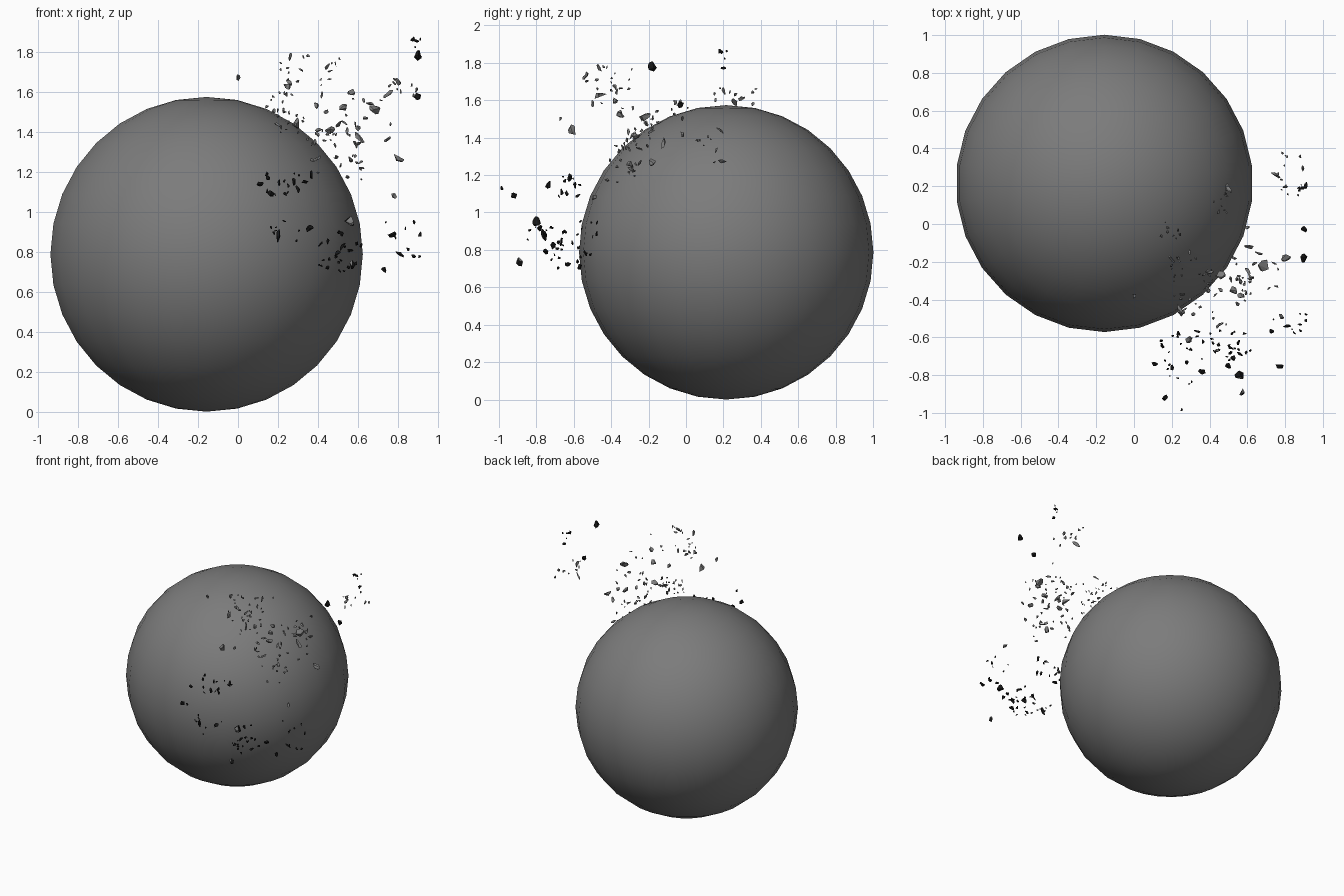
import bpy, bmesh, math, random
from mathutils import Vector, Euler

random.seed(7)


def material(name, rgb):
    m = bpy.data.materials.new(name)
    m.diffuse_color = (*rgb, 1)
    return m


STONE = material("stone grey", (0.2, 0.2, 0.2))
CHAR = material("charred black", (0.008, 0.008, 0.008))

CENTRE, RADIUS = Vector((-0.157, 0.215, 0.787)), 0.787


def make_object(name, bm, mats):
    me = bpy.data.meshes.new(name)
    bm.to_mesh(me)
    bm.free()
    for m in mats:
        me.materials.append(m)
    ob = bpy.data.objects.new(name, me)
    bpy.context.collection.objects.link(ob)
    return ob


# Boulder: smooth ball
bm = bmesh.new()
bmesh.ops.create_uvsphere(bm, u_segments=26, v_segments=16, radius=RADIUS)
for v in bm.verts:
    v.co += CENTRE
for f in bm.faces:
    f.smooth = True
make_object("boulder", bm, [STONE])


def add_chip(bm, pos, size, stretch):
    """One faceted shard: hull of random points on a stretched ellipsoid."""
    part = bmesh.new()
    rot = Euler([random.uniform(0, math.tau) for _ in range(3)]).to_matrix()
    scale = Vector((stretch, 1, 0.8)) * size / 2
    for _ in range(12):
        d = Vector([random.gauss(0, 1) for _ in range(3)]).normalized()
        part.verts.new(rot @ Vector([a * b for a, b in zip(d, scale)]) + Vector(pos))
    bmesh.ops.convex_hull(part, input=part.verts[:])
    bmesh.ops.delete(part, geom=[v for v in part.verts if not v.link_faces], context='VERTS')
    bmesh.ops.recalc_face_normals(part, faces=part.faces[:])
    tmp = bpy.data.meshes.new("tmp")
    part.to_mesh(tmp)
    part.free()
    bm.from_mesh(tmp)
    bpy.data.meshes.remove(tmp)


def add_cloud(bm, centre, spread, count):
    """Small shards scattered around a point, kept outside the boulder."""
    for _ in range(count):
        p = Vector([random.uniform(c - s, c + s) for c, s in zip(centre, spread)])
        d = p - CENTRE
        if d.length < RADIUS + 0.02:
            p = CENTRE + d.normalized() * (RADIUS + 0.02)
        add_chip(bm, p, random.uniform(0.01, 0.024), random.choice((1.2, 1.6, 2.4)))


# Large grey shards: x, y, z, size, stretch
grey = [
    (0.69, -0.22, 1.525, 0.072, 1.1), (0.25, -0.46, 1.63, 0.035, 3.0),
    (0.53, -0.35, 1.52, 0.05, 1.1), (0.39, -0.35, 1.53, 0.035, 1.2),
    (0.46, -0.27, 1.41, 0.048, 1.1), (0.61, -0.12, 1.36, 0.032, 3.0),
    (0.29, -0.61, 1.44, 0.045, 1.6), (0.565, -0.38, 1.60, 0.04, 1.2),
    (0.80, -0.18, 1.27, 0.045, 1.5), (0.78, -0.49, 1.08, 0.028, 1.6),
    (0.56, -0.30, 1.26, 0.035, 1.2), (0.75, 0.26, 1.59, 0.028, 2.5),
    (0.80, 0.20, 1.65, 0.025, 2.2), (0.00, -0.38, 1.67, 0.03, 1.2),
    (0.44, -0.67, 1.50, 0.025, 1.2), (0.60, -0.02, 1.42, 0.03, 1.2),
]
bm = bmesh.new()
for x, y, z, s, k in grey:
    add_chip(bm, (x, y, z), s, k)
# Small grey shards
for c, s, n in [
    ((0.26, -0.20, 1.45), (0.07, 0.08, 0.06), 14),
    ((0.36, -0.42, 1.68), (0.15, 0.13, 0.10), 22),
    ((0.47, 0.15, 1.35), (0.05, 0.09, 0.10), 10),
    ((0.20, -0.03, 1.55), (0.06, 0.05, 0.05), 8),
    ((0.48, -0.33, 1.28), (0.14, 0.10, 0.13), 22),
    ((0.82, 0.26, 1.62), (0.08, 0.12, 0.06), 10),
    ((0.66, -0.25, 1.45), (0.14, 0.12, 0.13), 12),
]:
    add_cloud(bm, c, s, n)
make_object("grey_shards", bm, [STONE])

# Large charred shards: x, y, z, size, stretch
dark = [
    (0.90, -0.18, 1.78, 0.05, 1.2), (0.90, -0.03, 1.578, 0.042, 1.1),
    (0.56, -0.80, 0.95, 0.058, 1.1), (0.57, -0.89, 0.735, 0.04, 1.3),
    (0.165, -0.92, 1.09, 0.035, 1.4), (0.36, -0.78, 0.915, 0.04, 1.1),
    (0.20, -0.76, 0.88, 0.03, 2.5), (0.77, -0.75, 0.885, 0.035, 1.4),
    (0.73, -0.57, 0.71, 0.03, 1.3), (0.53, -0.71, 0.82, 0.04, 1.3),
    (0.50, -0.75, 0.79, 0.035, 1.3), (0.28, -0.73, 1.15, 0.032, 1.4),
    (0.11, -0.74, 1.14, 0.03, 1.3), (0.25, -0.985, 1.13, 0.02, 1.2),
]
bm = bmesh.new()
for x, y, z, s, k in dark:
    add_chip(bm, (x, y, z), s, k)
# Small charred shards
for c, s, n in [
    ((0.52, -0.64, 0.80), (0.12, 0.08, 0.11), 22),
    ((0.82, -0.52, 0.86), (0.10, 0.06, 0.12), 10),
    ((0.24, -0.62, 1.14), (0.14, 0.06, 0.06), 14),
    ((0.26, -0.78, 0.90), (0.10, 0.08, 0.06), 8),
    ((0.90, 0.20, 1.82), (0.03, 0.03, 0.05), 6),
]:
    add_cloud(bm, c, s, n)
# Unburnt skin on the two biggest lower shards
for f in bm.faces:
    c = f.calc_center_median()
    skin_front = (c - Vector((0.56, -0.80, 0.95))).length < 0.05 and f.normal.y < -0.5
    skin_top = (c - Vector((0.57, -0.89, 0.735))).length < 0.05 and f.normal.z > 0.3
    f.material_index = 1 if skin_front or skin_top else 0
make_object("charred_shards", bm, [CHAR, STONE])
